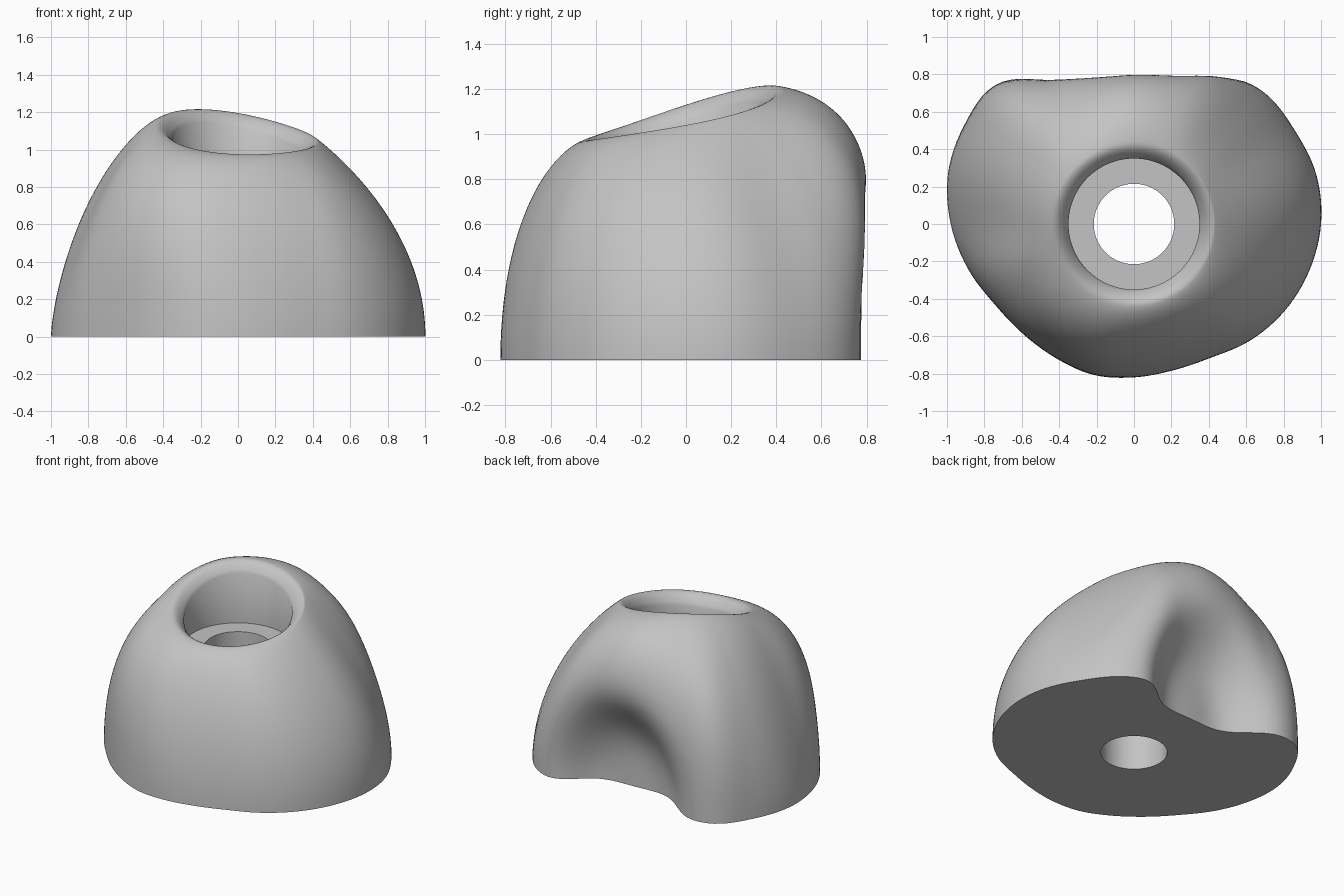
import bpy, bmesh, math

cube = bpy.data.objects.get("Cube")
if cube:
    bpy.data.objects.remove(cube, do_unlink=True)

SEGMENTS = 144
WALL_ROWS = 40
LIP_ROWS = 6
BORE, SOCKET, CREST = 0.215, 0.35, 0.43   # radii around the vertical axis
FLOOR_Z, LIP_DROP = 0.79, 0.07

# Evenly spaced keys around the body, starting at +x and turning to +y
OUTLINE = [1.0, 1.01, 0.995, 0.99, 0.94, 0.86, 0.83, 0.84, 0.91, 1.05, 1.05, 1.03,
           0.98, 0.92, 0.86, 0.835, 0.83, 0.835, 0.82, 0.81, 0.825, 0.88, 0.93, 0.97]
FULLNESS = [2, 2.1, 6, 3, 1.4, 3.2, 2, 2]
TAPER = [0.9, 0.85, 0.6, 0.75, 0.65, 0.6, 0.62, 0.68]


def around(keys, angle):
    """Closed smooth interpolation of keys by angle."""
    count = len(keys)
    pos = angle / math.tau * count
    i = math.floor(pos)
    t = pos - i
    a, b, c, d = (keys[(i + k) % count] for k in (-1, 0, 1, 2))
    return b + t / 2 * (c - a + t * (2 * a - 5 * b + 4 * c - d + t * (3 * (b - c) + d - a)))


def crest_height(angle):
    """Sloping, slightly wavy top of the body."""
    return (1.085 + 0.11 * math.sin(angle) - 0.045 * math.cos(angle)
            - 0.015 * math.sin(2 * angle))


def wall_point(angle, s):
    """Outer wall from the base (s = 0) to the crest (s = 1), with the back scoop."""
    t = 1 - (1 - s) ** 2
    z = t * crest_height(angle)
    swell = max(1 - t ** around(FULLNESS, angle), 0) ** around(TAPER, angle)
    r = CREST + (around(OUTLINE, angle) - CREST) * swell
    x, y = r * math.cos(angle), r * math.sin(angle)
    if y > 0:
        # Arched hollow that fades towards its sides and roof
        y -= 0.26 * math.exp(-((x / 0.43) ** 2 + (z / 0.6) ** 2) ** 2)
    return x, y, z


def circle_point(angle, r, z):
    return r * math.cos(angle), r * math.sin(angle), z


def section(angle):
    """Closed cross-section: wall, rounded lip, socket, floor and bore."""
    points = [wall_point(angle, i / WALL_ROWS) for i in range(WALL_ROWS + 1)]
    for i in range(1, LIP_ROWS + 1):
        u = i / LIP_ROWS
        points.append(circle_point(angle, CREST + (SOCKET - CREST) * u,
                                   crest_height(angle) - LIP_DROP * u * u))
    points.append(circle_point(angle, SOCKET, FLOOR_Z))
    points.append(circle_point(angle, BORE, FLOOR_Z))
    points.append(circle_point(angle, BORE, 0))
    return points


# Sweep the changing section around the axis
bm = bmesh.new()
columns = [[bm.verts.new(p) for p in section(math.tau * i / SEGMENTS)] for i in range(SEGMENTS)]
rows = len(columns[0])
for i, column in enumerate(columns):
    following = columns[(i + 1) % SEGMENTS]
    for j in range(rows):
        k = (j + 1) % rows
        bm.faces.new((column[j], following[j], following[k], column[k]))
bmesh.ops.recalc_face_normals(bm, faces=bm.faces)
mesh = bpy.data.meshes.new("rounded_body")
bm.to_mesh(mesh)
bm.free()

body = bpy.data.objects.new("rounded_body", mesh)
bpy.context.collection.objects.link(body)

# Single plain grey
grey = bpy.data.materials.new("plain_grey")
grey.use_nodes = True
colour = (0.55, 0.55, 0.55, 1)
grey.diffuse_color = colour
grey.node_tree.nodes["Principled BSDF"].inputs["Base Color"].default_value = colour
mesh.materials.append(grey)

bpy.ops.object.select_all(action="DESELECT")
body.select_set(True)
bpy.context.view_layer.objects.active = body
bpy.ops.object.shade_smooth_by_angle(angle=math.radians(40))
